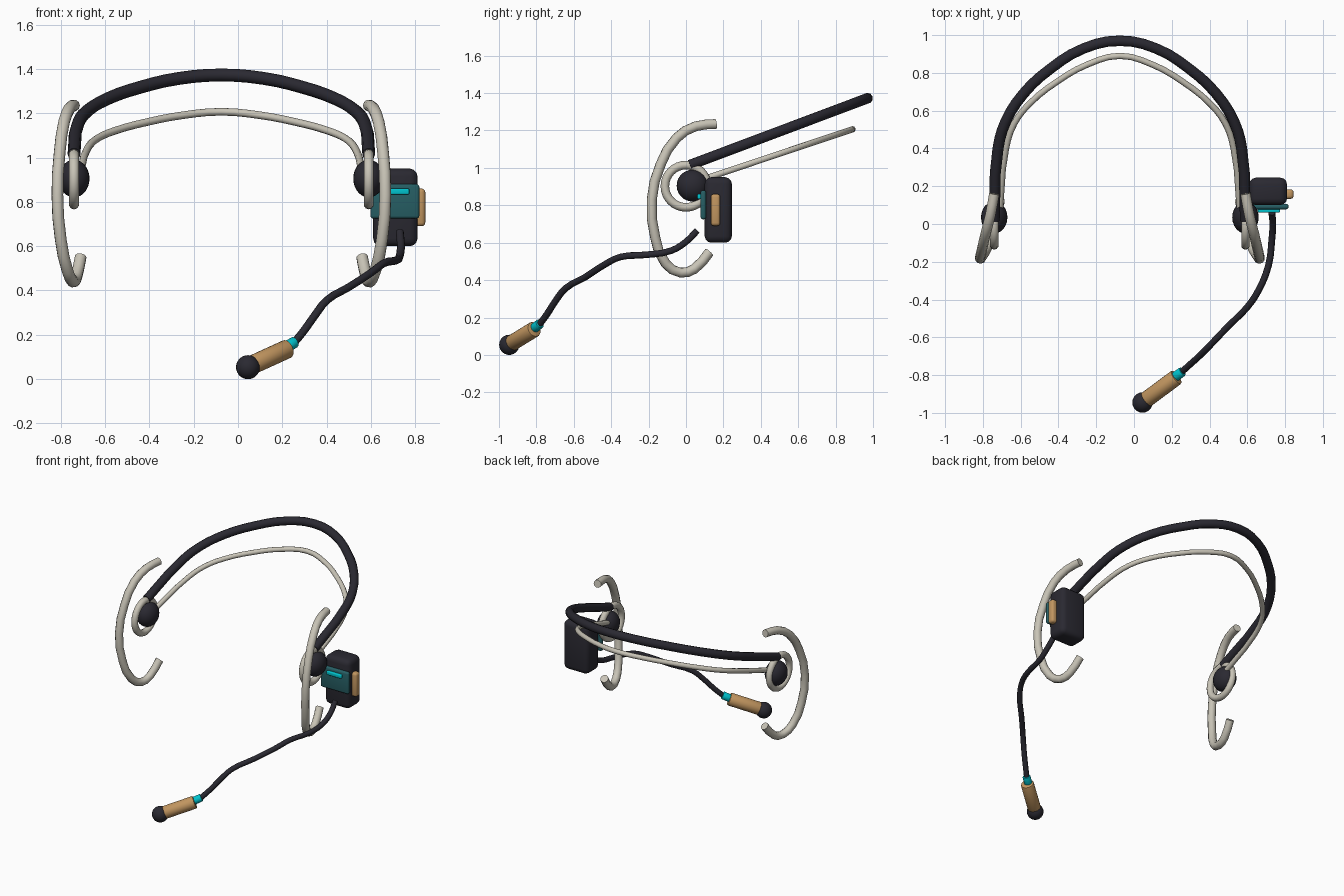
import bpy
import math
from mathutils import Vector

if "Cube" in bpy.data.objects:
    bpy.data.objects.remove(bpy.data.objects["Cube"], do_unlink=True)

CENTRE = -0.075  # middle of the headband
EAR = 0.665      # sideways distance from the middle to each ear


def material(name, colour):
    mat = bpy.data.materials.new(name)
    mat.use_nodes = True
    mat.diffuse_color = (*colour, 1)
    mat.node_tree.nodes["Principled BSDF"].inputs["Base Color"].default_value = (*colour, 1)
    return mat


charcoal = material("charcoal", (0.023, 0.022, 0.031))
ivory = material("ivory", (0.58, 0.55, 0.47))
tan = material("tan", (0.53, 0.30, 0.115))
teal = material("dark teal", (0.02, 0.115, 0.13))
cyan = material("cyan", (0.0, 0.55, 0.62))


def finish(name, mat):
    obj = bpy.context.object
    obj.name = name
    obj.data.materials.clear()
    obj.data.materials.append(mat)
    bpy.ops.object.shade_smooth_by_angle(angle=math.radians(40))
    return obj


def tube(name, points, radius, mat, steps=3):
    curve = bpy.data.curves.new(name, "CURVE")
    curve.dimensions = "3D"
    curve.bevel_depth = radius
    curve.bevel_resolution = 3
    curve.resolution_u = steps
    curve.use_fill_caps = True
    spline = curve.splines.new("BEZIER")
    spline.bezier_points.add(len(points) - 1)
    for knot, point in zip(spline.bezier_points, points):
        knot.co = point
        knot.handle_left_type = knot.handle_right_type = "AUTO"
    obj = bpy.data.objects.new(name, curve)
    bpy.context.collection.objects.link(obj)
    bpy.ops.object.select_all(action="DESELECT")
    obj.select_set(True)
    bpy.context.view_layer.objects.active = obj
    bpy.ops.object.convert(target="MESH")
    return finish(name, mat)


def box(name, low, high, bevel, mat):
    low, high = Vector(low), Vector(high)
    bpy.ops.mesh.primitive_cube_add(size=1, location=(low + high) / 2)
    obj = bpy.context.object
    obj.scale = high - low
    bpy.ops.object.transform_apply(location=False, rotation=False, scale=True)
    mod = obj.modifiers.new("rounded", "BEVEL")
    mod.width = bevel
    mod.segments = 3
    bpy.ops.object.modifier_apply(modifier=mod.name)
    return finish(name, mat)


def ball(name, centre, size, mat):
    bpy.ops.mesh.primitive_uv_sphere_add(segments=24, ring_count=14, radius=1, location=centre)
    bpy.context.object.scale = size
    bpy.ops.object.transform_apply(location=False, rotation=False, scale=True)
    return finish(name, mat)


def rod(name, start, end, radius, bevel, mat):
    start, end = Vector(start), Vector(end)
    axis = end - start
    bpy.ops.mesh.primitive_cylinder_add(vertices=20, radius=radius, depth=axis.length,
                                        location=(start + end) / 2,
                                        rotation=axis.to_track_quat("Z", "Y").to_euler())
    mod = bpy.context.object.modifiers.new("rounded", "BEVEL")
    mod.width = bevel
    mod.segments = 2
    mod.limit_method = "ANGLE"
    bpy.ops.object.modifier_apply(modifier=mod.name)
    return finish(name, mat)


def band(name, half, start_z, slope, radius, mat):
    # Half outline (sideways, back) mirrored, lying in a tilted plane
    start_y = half[0][1]
    outline = [(-x, y) for x, y in half] + half[-2::-1]
    points = [(CENTRE + x, y, start_z + slope * (y - start_y)) for x, y in outline]
    return tube(name, points, radius, mat)


# Headbands
band("main_headband", [(0.665, 0.02), (0.645, 0.4), (0.605, 0.54), (0.51, 0.69),
                       (0.37, 0.82), (0.19, 0.93), (0, 0.97)], 1.015, 0.376, 0.029, charcoal)
band("inner_headband", [(0.635, 0.08), (0.603, 0.4), (0.56, 0.53), (0.48, 0.635),
                        (0.33, 0.755), (0.17, 0.845), (0, 0.89)], 0.935, 0.335, 0.017, ivory)

# Ear pads, rings and hooks on both sides
hook = [(0.665, 0.16, 1.235), (0.685, 0.05, 1.222), (0.71, -0.05, 1.16),
        (0.73, -0.135, 1.02), (0.74, -0.183, 0.83), (0.725, -0.165, 0.63),
        (0.695, -0.11, 0.49), (0.67, -0.03, 0.44), (0.655, 0.045, 0.46), (0.635, 0.125, 0.55)]
for label, side in (("left", 1), ("right", -1)):
    x = CENTRE + side * EAR
    ball(label + "_ear_pad", (x, 0.035, 0.905), (0.07, 0.085, 0.085), charcoal)
    bpy.ops.mesh.primitive_torus_add(major_segments=32, minor_segments=10,
                                     major_radius=0.113, minor_radius=0.023,
                                     location=(x, 0, 0.902), rotation=(0, math.pi / 2, 0))
    finish(label + "_ear_ring", ivory)
    tube(label + "_ear_hook", [(CENTRE + side * a, b, c) for a, b, c in hook],
         0.027, ivory, 2)

# Control box with its front plate, light strip and side button
box("control_box", (0.61, 0.1, 0.6), (0.81, 0.245, 0.95), 0.035, charcoal)
box("front_plate", (0.597, 0.078, 0.725), (0.818, 0.107, 0.88), 0.012, teal)
box("light_strip", (0.655, 0.06, 0.833), (0.773, 0.082, 0.86), 0.006, cyan)
box("side_button", (0.795, 0.133, 0.69), (0.845, 0.183, 0.86), 0.016, tan)

# Microphone boom
tube("boom_cable", [(0.73, 0.06, 0.665), (0.735, 0, 0.605), (0.73, -0.08, 0.557),
                    (0.712, -0.22, 0.535), (0.66, -0.35, 0.524), (0.6, -0.44, 0.48),
                    (0.5, -0.54, 0.415), (0.4, -0.645, 0.355), (0.345, -0.7, 0.285),
                    (0.295, -0.745, 0.215), (0.245, -0.79, 0.155)], 0.018, charcoal)
rod("boom_collar", (0.258, -0.78, 0.168), (0.21, -0.815, 0.14), 0.026, 0.006, cyan)
rod("microphone_body", (0.226, -0.81, 0.138), (0.055, -0.937, 0.06), 0.043, 0.008, tan)
ball("microphone_tip", (0.045, -0.945, 0.054), (0.054, 0.054, 0.054), charcoal)
